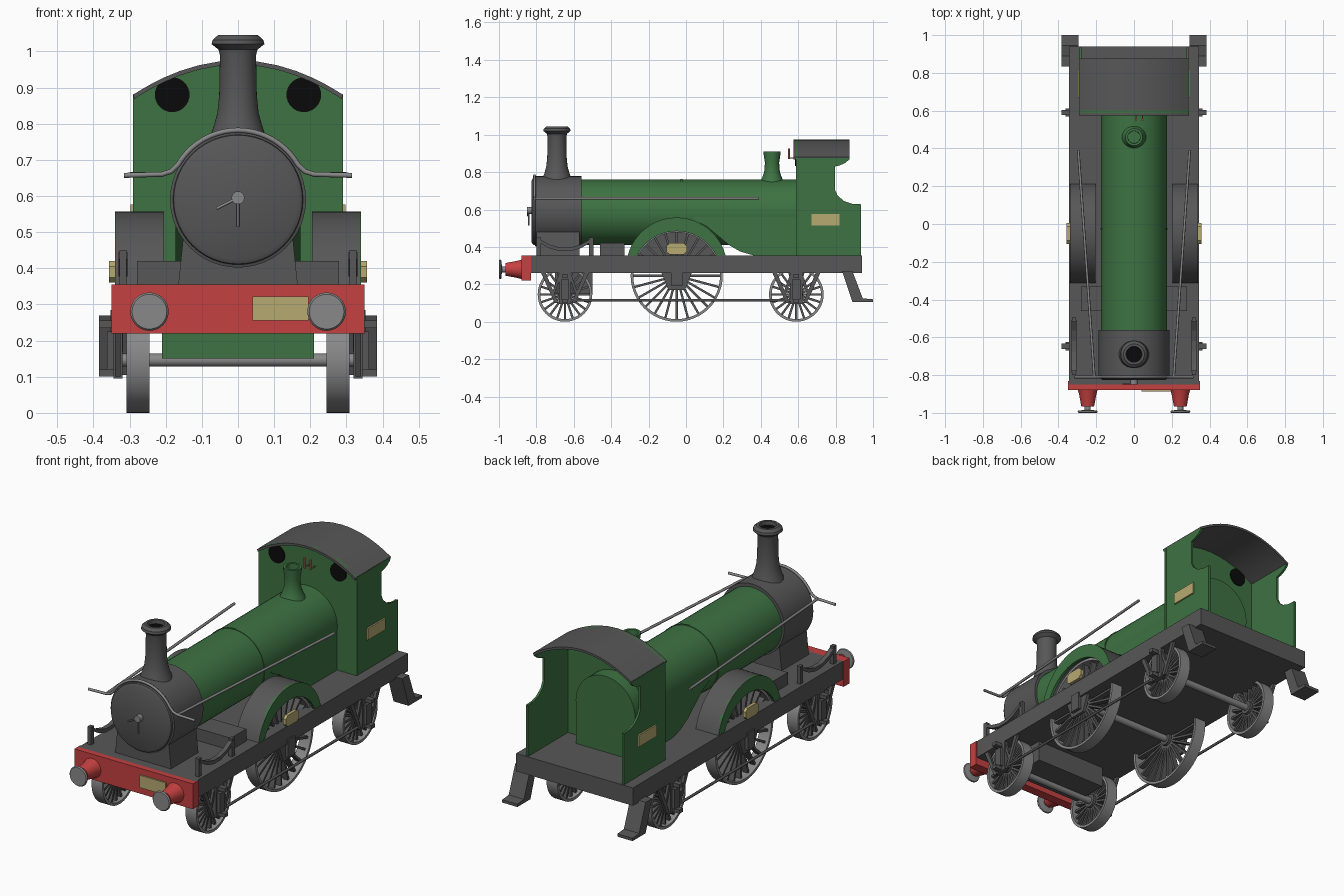
import bpy, bmesh, math
from mathutils import Matrix, Vector

if "Cube" in bpy.data.objects:
    bpy.data.objects.remove(bpy.data.objects["Cube"])


def material(name, rgb):
    m = bpy.data.materials.new(name)
    m.diffuse_color = (*rgb, 1)
    m.use_nodes = True
    m.node_tree.nodes["Principled BSDF"].inputs["Base Color"].default_value = m.diffuse_color
    return m


GREY = material("dark grey", (0.095, 0.095, 0.095))
GREEN = material("green", (0.047, 0.17, 0.055))
RED = material("red", (0.56, 0.052, 0.052))
STEEL = material("steel", (0.25, 0.25, 0.25))
BRASS = material("brass", (0.47, 0.40, 0.165))
BLACK = material("black", (0.003, 0.003, 0.003))
COPPER = material("copper", (0.5, 0.22, 0.13))


def finish(name, bm, mat, smooth=False):
    bmesh.ops.recalc_face_normals(bm, faces=bm.faces)
    me = bpy.data.meshes.new(name)
    bm.to_mesh(me)
    bm.free()
    me.materials.append(mat)
    ob = bpy.data.objects.new(name, me)
    bpy.context.collection.objects.link(ob)
    if smooth:
        bpy.ops.object.select_all(action='DESELECT')
        ob.select_set(True)
        bpy.context.view_layer.objects.active = ob
        bpy.ops.object.shade_smooth_by_angle(angle=math.radians(35))
    return ob


def box(name, x, y, z, mat):
    """Box from (low, high) pairs."""
    bm = bmesh.new()
    c = [(a + b) / 2 for a, b in (x, y, z)]
    s = [abs(b - a) for a, b in (x, y, z)]
    bmesh.ops.create_cube(bm, size=1, matrix=Matrix.Translation(c) @ Matrix.Diagonal((*s, 1)))
    return finish(name, bm, mat)


def prism(name, pts, axis, a, b, mat, smooth=False):
    """Extrude a 2D outline along X (points are y,z) or Y (points are x,z)."""
    bm = bmesh.new()
    put = (lambda p, t: (t, p[0], p[1])) if axis == 'X' else (lambda p, t: (p[0], t, p[1]))
    lo = [bm.verts.new(put(p, a)) for p in pts]
    hi = [bm.verts.new(put(p, b)) for p in pts]
    bm.faces.new(lo)
    bm.faces.new(hi)
    for i in range(len(pts)):
        j = (i + 1) % len(pts)
        bm.faces.new((lo[i], lo[j], hi[j], hi[i]))
    return finish(name, bm, mat, smooth)


TURN = {'Z': Matrix(), 'X': Matrix.Rotation(math.pi / 2, 4, 'Y'),
        'Y': Matrix.Rotation(-math.pi / 2, 4, 'X')}


def lathe_into(bm, prof, loc, axis, seg=40, loop=False):
    """Revolve (radius, height) points; cap open ends."""
    m = Matrix.Translation(loc) @ TURN[axis]
    rings = [[bm.verts.new(m @ Vector((r * math.cos(t), r * math.sin(t), h)))
              for t in (2 * math.pi * k / seg for k in range(seg))] for r, h in prof]
    pairs = list(zip(rings, rings[1:])) + ([(rings[-1], rings[0])] if loop else [])
    for p, q in pairs:
        for k in range(seg):
            n = (k + 1) % seg
            bm.faces.new((p[k], p[n], q[n], q[k]))
    if not loop:
        bm.faces.new(rings[0])
        bm.faces.new(rings[-1])


def lathe(name, prof, loc, axis, mat, seg=40, loop=False):
    bm = bmesh.new()
    lathe_into(bm, prof, loc, axis, seg, loop)
    return finish(name, bm, mat, True)


def rod(name, pts, r, mat):
    cu = bpy.data.curves.new(name, 'CURVE')
    cu.dimensions = '3D'
    cu.bevel_depth, cu.bevel_resolution, cu.use_fill_caps = r, 2, True
    sp = cu.splines.new('POLY')
    sp.points.add(len(pts) - 1)
    for p, co in zip(sp.points, pts):
        p.co = (*co, 1)
    cu.materials.append(mat)
    ob = bpy.data.objects.new(name, cu)
    bpy.context.collection.objects.link(ob)
    bpy.ops.object.select_all(action='DESELECT')
    ob.select_set(True)
    bpy.context.view_layer.objects.active = ob
    bpy.ops.object.convert(target='MESH')


def arc(cx, cz, r, a0, a1, n=24):
    return [(cx + r * math.cos(math.radians(a0 + (a1 - a0) * i / n)),
             cz + r * math.sin(math.radians(a0 + (a1 - a0) * i / n))) for i in range(n + 1)]


def wheel(name, x, y, r, spokes):
    lathe(name + "_rim", [(r, -.032), (r, .032), (r - .014, .032), (r - .014, -.032)],
          (x, y, r), 'X', STEEL, 48, True)
    bm = bmesh.new()
    lathe_into(bm, [(.035, -.03), (.035, .03)], (x, y, r), 'X', 20)
    for k in range(spokes):
        m = (Matrix.Translation((x, y, r)) @ Matrix.Rotation(2 * math.pi * k / spokes, 4, 'X')
             @ Matrix.Translation((0, 0, r / 2 + .005)) @ Matrix.Diagonal((.03, .012, r - .025, 1)))
        bmesh.ops.create_cube(bm, size=1, matrix=m)
    finish(name + "_spokes", bm, GREY)


# Running plate, buffer beam and under-frame box
box("running_plate", (-.345, .345), (-.85, .94), (.26, .355), GREY)
box("buffer_beam", (-.35, .35), (-.88, -.83), (.22, .355), RED)
box("beam_plate", (.04, .195), (-.888, -.88), (.256, .322), BRASS)
cyl = box("cylinder_block", (-.21, .21), (-.70, -.5), (.15, .26), GREY)
cyl.data.materials.append(GREEN)
for f in cyl.data.polygons:
    f.material_index = int(f.normal.y < -.5)
box("front_toolbox", (-.28, .28), (-.46, -.33), (.355, .42), GREY)

# Boiler, firebox, smokebox
lathe("boiler", [(.175, -.57), (.175, -.03), (.178, -.03), (.178, -.02), (.175, -.02), (.175, .68)],
      (0, 0, .585), 'Y', GREEN, 48)
sweep = [(.68, .585), (.68, .355), (.36, .355), (.29, .375), (.23, .41), (.17, .46), (.11, .51),
         (.05, .54), (.0, .585)]
prism("firebox", sweep, 'X', -.173, .173, GREEN)
lathe("smokebox", [(.165, -.825), (.178, -.818), (.18, -.808), (.188, -.805), (.188, -.56)],
      (0, 0, .59), 'Y', GREY, 48)
prism("smokebox_saddle", [(-.165, .355), (.165, .355), (.15, .5), (-.15, .5)], 'Y', -.80, -.57, GREY)
lathe("door_boss", [(.018, -.85), (.018, -.82)], (0, 0, .595), 'Y', STEEL, 16)
rod("door_handle_long", [(0, -.84, .595), (0, -.84, .515)], .004, STEEL)
rod("door_handle_short", [(0, -.845, .595), (-.06, -.845, .565)], .004, STEEL)

# Chimney and safety valve, hollow at the top
lathe("chimney", [(.085, .745), (.068, .79), (.057, .83), (.052, .88), (.05, .99), (.054, 1.005),
                  (.073, 1.02), (.07, 1.032), (.055, 1.045), (.042, 1.045), (.04, 1.02)],
      (0, -.69, 0), 'Z', GREY)
lathe("chimney_bore", [(.0405, 1.02), (.0405, 1.025)], (0, -.69, 0), 'Z', BLACK)
lathe("safety_valve", [(.07, .735), (.055, .765), (.042, .80), (.038, .85), (.045, .895), (.046, .91),
                       (.033, .91), (.032, .87)], (0, .46, 0), 'Z', GREEN)
for x in (.01, .045):
    lathe("whistle", [(.006, .87), (.006, .925)], (x, .55, 0), 'Z', COPPER, 10)
    rod("whistle_pipe", [(x, .55, .875), (x, .6, .875)], .003, COPPER)

# Cab: arched front sheet, shaped sides, curved roof
top = [(.29 * math.cos(math.pi * i / 16), .88 + .095 * (1 - math.cos(math.pi * i / 16) ** 2))
       for i in range(17)]
prism("cab_front", [(-.29, .355), (.29, .355)] + top, 'Y', .588, .6, GREEN)
prism("cab_roof", top + [(x * .99, z - .012) for x, z in reversed(top)], 'Y', .575, .875, GREY, True)
side = [(.59, .355), (.935, .355), (.935, .628), (.89, .63), (.845, .645), (.81, .675), (.797, .705),
        (.797, .83), (.82, .835), (.85, .848), (.87, .865), (.875, .882), (.59, .882)]

for s in (-1, 1):
    prism("cab_side", side, 'X', s * .277, s * .289, GREEN)
    box("cab_plate", (s * .288, s * .297), (.67, .82), (.515, .577), BRASS)
    lathe("cab_window", [(.048, .584), (.048, .604)], (s * .182, 0, .88), 'Y', BLACK, 32)

    # Buffers
    lathe("buffer_housing", [(.052, -.88), (.046, -.90), (.034, -.965)], (s * .245, 0, .28), 'Y', RED, 24)
    lathe("buffer_head", [(.048, -1), (.053, -.994), (.05, -.988), (.016, -.984), (.016, -.96)],
          (s * .245, 0, .28), 'Y', STEEL, 32)

    # Wheels
    wheel("front_wheel", s * .277, -.647, .146, 20)
    wheel("driving_wheel", s * .277, -.05, .246, 24)
    wheel("rear_wheel", s * .277, .59, .146, 20)

    # Splasher: curved cover, inner wall and green face ring
    outer = arc(-.05, .287, .27, 14.6, 165.4)
    inner = arc(-.05, .287, .258, 164.7, 15.3)
    prism("splasher_cover", outer + inner, 'X', s * .21, s * .338, GREY, True)
    prism("splasher_inner_wall", outer, 'X', s * .205, s * .215, GREY)
    ring = arc(-.05, .246, .238, 152.7, 27.3)
    prism("splasher_face", outer + ring, 'X', s * .325, s * .34, GREEN)

    # Octagonal plate and driving axle guard
    plate = [(-.105, .375), (-.088, .36), (-.012, .36), (.005, .375),
             (.005, .405), (-.012, .42), (-.088, .42), (-.105, .405)]
    prism("splasher_plate", plate, 'X', s * .34, s * .357, BRASS)
    prism("driving_guard", [(-.13, .26), (.03, .26), (-.005, .17), (-.095, .17)], 'X',
          s * .318, s * .335, GREY)
    box("driving_axlebox", (s * .33, s * .352), (-.08, -.02), (.19, .285), GREY)

    # Hangers, axle boxes and pins on the small wheels
    for y in (-.647, .59):
        box("axle_guard", (s * .32, s * .345), (y - .033, y + .033), (.095, .27), GREY)
        box("axlebox", (s * .345, s * .362), (y - .022, y + .022), (.12, .225), GREY)
        for z in (.11, .245):
            box("axle_pin", (s * .34, s * .385), (y - .014, y + .014), (z - .01, z + .01), GREY)
        for d in (-1, 1):
            prism("guard_brace", [(y + d * .13, .265), (y + d * .105, .265),
                                  (y + d * .035, .10), (y + d * .055, .10)], 'X',
                  s * .325, s * .34, GREY)
            prism("guard_inner_brace", [(y + d * .03, .265), (y + d * .015, .265),
                                        (y + d * .055, .15), (y + d * .07, .15)], 'X',
                  s * .325, s * .338, GREY)
    rod("tie_rod", [(s * .335, -.62, .115), (s * .335, .56, .115)], .007, GREY)

    # Leaf spring above the front axle
    leaf = [(-.647 + .14 * t, .375 + .05 * t * t) for t in (-1, -.6, -.2, .2, .6, 1)]
    prism("leaf_spring", leaf + [(y, z + .02) for y, z in reversed(leaf)], 'X',
          s * .305, s * .33, GREY)
    for y in (-.787, -.507):
        box("spring_post", (s * .308, s * .328), (y - .012, y + .012), (.35, .45), GREY)

    # Rear footstep
    step = [(.835, .27), (.89, .27), (.945, .125), (1.0, .12), (1.0, .105), (.89, .105)]
    prism("rear_step", step, 'X', s * .295, s * .385, GREY)

    # Handrail along the boiler
    rod("side_handrail", [(s * .21, -.81, .66), (s * .295, .39, .66)], .007, STEEL)

for y, r in ((-.647, .146), (-.05, .246), (.59, .146)):
    lathe("axle", [(.018, -.34), (.018, .34)], (0, y, r), 'X', STEEL, 16)

# Front handrail bent over the smokebox
bend = arc(0, .59, .192, 150, 30, 20)
path = [(-.315, .657), (-.21, .66), (-.185, .668)] + bend + [(.185, .668), (.21, .66), (.315, .657)]
rod("front_handrail", [(x, -.81, z) for x, z in path], .007, STEEL)
